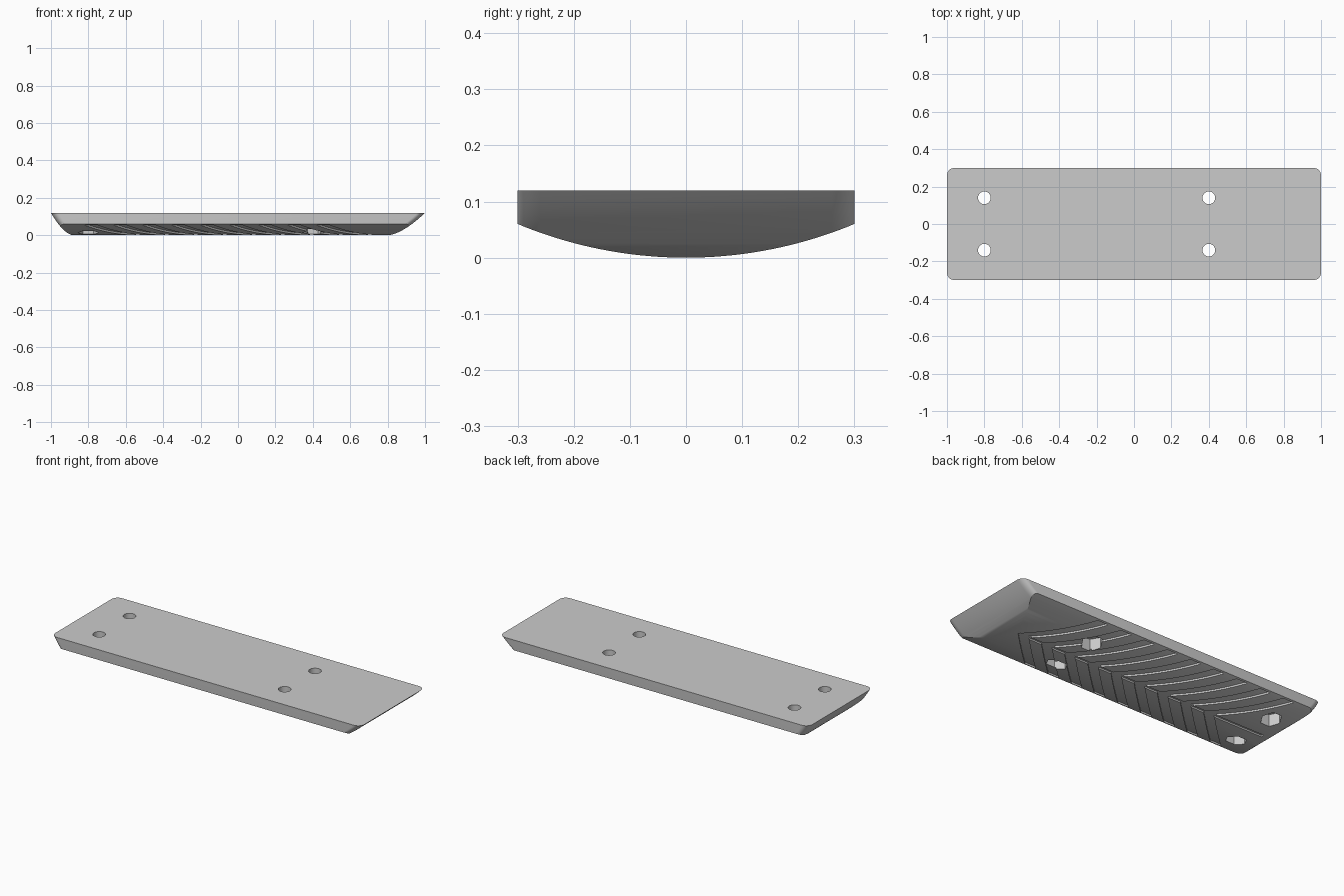
import bpy
import bmesh
from math import cos, sin, pi, sqrt

cube = bpy.data.objects.get("Cube")
if cube:
    bpy.data.objects.remove(cube, do_unlink=True)

HEIGHT, HALF_W, CORNER = 0.12, 0.3, 0.04
ARC_R = 0.78
GROOVE_DEPTH = 0.01

grey = bpy.data.materials.new("plain grey")
grey.use_nodes = True
grey.diffuse_color = (0.6, 0.6, 0.6, 1)
grey.node_tree.nodes["Principled BSDF"].inputs["Base Color"].default_value = (0.6, 0.6, 0.6, 1)


def belly(y):
    """Height of the curved underside across the width."""
    return ARC_R - sqrt(ARC_R ** 2 - y * y)


def loft(name, rings):
    """Closed solid through rings with equal point counts."""
    bm = bmesh.new()
    loops = [[bm.verts.new(p) for p in ring] for ring in rings]
    n = len(loops[0])
    for a, b in zip(loops, loops[1:]):
        for i in range(n):
            j = (i + 1) % n
            bm.faces.new((a[i], a[j], b[j], b[i]))
    bm.faces.new(loops[0][::-1])
    bm.faces.new(loops[-1])
    bmesh.ops.recalc_face_normals(bm, faces=bm.faces)
    mesh = bpy.data.meshes.new(name)
    bm.to_mesh(mesh)
    bm.free()
    obj = bpy.data.objects.new(name, mesh)
    bpy.context.collection.objects.link(obj)
    return obj


def combine(body, tool, operation="DIFFERENCE"):
    mod = body.modifiers.new("cut", "BOOLEAN")
    mod.object, mod.operation, mod.solver = tool, operation, "EXACT"
    bpy.context.view_layer.objects.active = body
    bpy.ops.object.modifier_apply(modifier=mod.name)
    bpy.data.objects.remove(tool, do_unlink=True)


def rounded_outline(x0, x1, z, steps=6):
    ring = []
    corners = ((x1, 1, 1), (x0, -1, 1), (x0, -1, -1), (x1, 1, -1))
    for k, (x, sx, sy) in enumerate(corners):
        for s in range(steps + 1):
            a = pi / 2 * (k + s / steps)
            ring.append((x - sx * CORNER + CORNER * cos(a),
                         sy * (HALF_W - CORNER) + CORNER * sin(a), z))
    return ring


def prism(name, x, y, radius, sides, z0, z1):
    return loft(name, [[(x + radius * cos(2 * pi * i / sides),
                         y + radius * sin(2 * pi * i / sides), z)
                        for i in range(sides)] for z in (z0, z1)])


# Plate with upswept ends, the left one longer
rings = [rounded_outline(-0.88, 0.8, -0.02)]
for i in range(15):
    t = (i / 14) ** 1.8
    rings.append(rounded_outline(-0.88 - 0.12 * t ** 0.58, 0.8 + 0.2 * t ** 0.62, HEIGHT * t))
plate = loft("skid_plate", rings)

# Curved underside
ys = [-0.34 + 0.68 * i / 40 for i in range(41)]
section = [(y, belly(y)) for y in ys] + [(0.34, 0.2), (-0.34, 0.2)]
combine(plate, loft("belly_tool", [[(x, y, z) for y, z in section] for x in (-1.2, 1.2)]), "INTERSECT")

# Chevron tread grooves that follow the curve
for k in range(9):
    x = 0.74 - 0.155 * k
    path = [0.29 * i / 12 for i in range(-12, 13)]
    rings = []
    for y in path:
        c, top = x - abs(y), belly(y) + GROOVE_DEPTH
        rings.append([(c - 0.035, y, -0.05), (c + 0.035, y, -0.05),
                      (c + 0.035, y, top), (c - 0.035, y, top)])
    combine(plate, loft("groove_tool", rings))

# Centre groove
combine(plate, loft("centre_tool", [[(x, -0.01, -0.05), (x, 0.01, -0.05),
                                     (x, 0.01, 0.009), (x, -0.01, 0.009)]
                                    for x in (-0.86, 0.77)]))

# Bolt holes with hexagonal nut pockets
for x in (-0.8, 0.4):
    for y in (-0.14, 0.14):
        combine(plate, prism("nut_tool", x, y, 0.057, 6, -0.1, 0.075))
        combine(plate, prism("bolt_tool", x, y, 0.034, 32, -0.1, 0.2))

plate.data.materials.clear()
plate.data.materials.append(grey)
bpy.ops.object.select_all(action="DESELECT")
plate.select_set(True)
bpy.context.view_layer.objects.active = plate
bpy.ops.object.shade_smooth_by_angle(angle=pi / 6)
